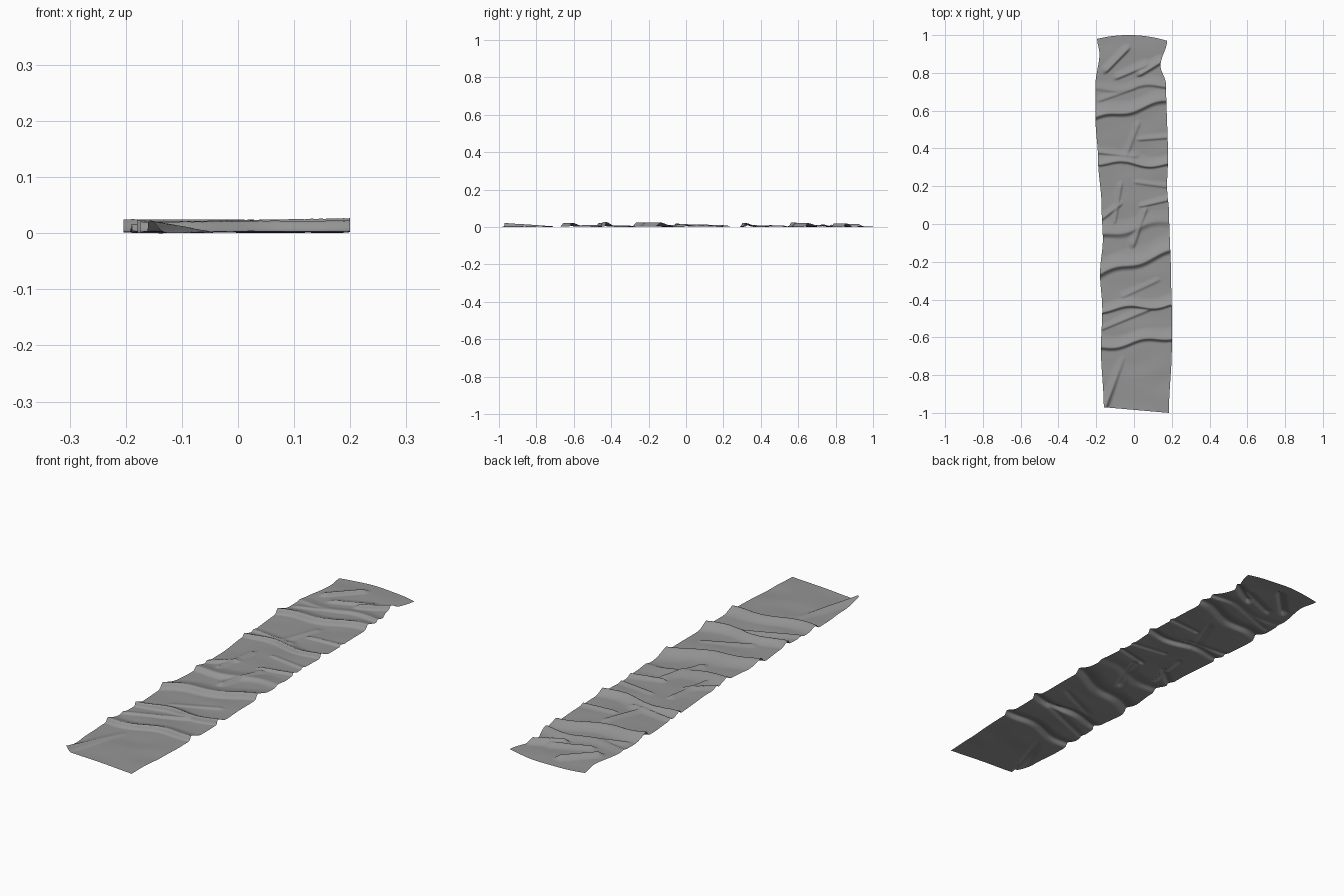
import bpy
import math
from mathutils import Vector, noise

cube = bpy.data.objects.get("Cube")
if cube:
    bpy.data.objects.remove(cube, do_unlink=True)

# Outline of the strip: (position along the length, edge x)
LEFT = [(-0.97, -0.16), (-0.66, -0.175), (-0.45, -0.168), (-0.26, -0.18), (-0.08, -0.165),
        (0.1, -0.172), (0.34, -0.19), (0.56, -0.204), (0.74, -0.204), (0.9, -0.183), (0.98, -0.195)]
RIGHT = [(-0.99, 0.185), (-0.66, 0.2), (-0.45, 0.2), (-0.24, 0.195), (0.05, 0.186),
         (0.2, 0.175), (0.35, 0.18), (0.74, 0.17), (0.84, 0.14), (0.97, 0.175)]

# Long folds: left y, right y, height at left, height at right, width
FOLDS = [(-0.65, -0.59, 0.02, 0.022, 0.045), (-0.45, -0.42, 0.02, 0.026, 0.035),
         (-0.26, -0.14, 0.024, 0.024, 0.06), (-0.06, 0.02, 0.02, 0.008, 0.06),
         (0.33, 0.32, 0.016, 0.022, 0.035), (0.57, 0.66, 0.024, 0.02, 0.05),
         (0.71, 0.74, 0.006, 0.015, 0.04)]

# Short wrinkles: start, end, height, width
WRINKLES = [((-0.16, -0.99), (-0.06, -0.72), 0.024, 0.035), ((-0.16, -0.55), (0.08, -0.45), 0.010, 0.03),
            ((-0.05, -0.38), (0.12, -0.30), 0.007, 0.03), ((0.0, -0.10), (0.06, 0.07), 0.012, 0.03),
            ((-0.17, 0.03), (-0.08, 0.10), 0.012, 0.03), ((-0.10, 0.02), (-0.07, 0.20), 0.010, 0.025),
            ((0.05, 0.10), (0.18, 0.13), 0.012, 0.025), ((0.02, 0.22), (0.17, 0.20), 0.008, 0.025),
            ((-0.18, 0.38), (0.0, 0.36), 0.010, 0.025), ((-0.05, 0.34), (0.02, 0.52), 0.008, 0.03),
            ((0.04, 0.45), (0.17, 0.46), 0.010, 0.025), ((-0.17, 0.66), (0.0, 0.72), 0.008, 0.03),
            ((-0.14, 0.82), (-0.04, 0.92), 0.016, 0.03), ((0.04, 0.80), (0.14, 0.86), 0.020, 0.03),
            ((-0.08, 0.78), (0.06, 0.84), 0.012, 0.03)]


def along(points, y):
    """Edge position at y, interpolated between outline points."""
    for (y0, x0), (y1, x1) in zip(points, points[1:]):
        if y <= y1:
            t = max(0, (y - y0) / (y1 - y0))
            t = t * t * (3 - 2 * t)
            return x0 + (x1 - x0) * t
    return points[-1][1]


def ridge(d, width):
    """Fold section with a steep front and a gentle back."""
    d /= width if d > 0 else width * 0.45
    return math.exp(-abs(d) ** 1.6 * 1.6)


def height(x, y):
    u = (x + 0.19) / 0.38
    z = 0.003 + 0.003 * noise.noise(Vector((x * 7, y * 11, 0.5)))
    for y0, y1, h0, h1, width in FOLDS:
        bend = 0.012 * math.sin(x * 22 + y0 * 9)
        z = max(z, (h0 + (h1 - h0) * u) * ridge(y - (y0 + (y1 - y0) * u) - bend, width) + z * 0.4)
    for a, b, h, width in WRINKLES:
        a, b = Vector(a), Vector(b)
        line, rel = b - a, Vector((x, y)) - a
        t = rel.dot(line) / line.length_squared
        side = (line.x * rel.y - line.y * rel.x) / line.length
        fade = 1.0 if 0 <= t <= 1 else math.exp(-((t - min(max(t, 0), 1)) * line.length / 0.025) ** 2)
        if a.y < -0.9:
            fade *= 1 - 0.8 * min(max(t, 0), 1)
        z = max(z, h * fade * ridge(side, width) + z * 0.4)
    return max(z, 0)


# Creased cloth strip
NX, NY = 64, 340
verts, faces = [], []
for j in range(NY + 1):
    v = j / NY
    for i in range(NX + 1):
        u = i / NX
        front = -0.97 - 0.03 * u
        back = 0.98 - 0.01 * u + 0.1 * u * (1 - u)
        y = front + (back - front) * v
        lo, hi = along(LEFT, y), along(RIGHT, y)
        x = lo + (hi - lo) * u
        z = height(x, y)
        # Tall folds lean forward a little
        lean = 0.35 * z * min(1, v * 12, (1 - v) * 12)
        verts.append((x, y - lean, z))
for j in range(NY):
    for i in range(NX):
        k = j * (NX + 1) + i
        faces.append((k, k + 1, k + NX + 2, k + NX + 1))

low = min(p[2] for p in verts)
mesh = bpy.data.meshes.new("cloth_strip")
mesh.from_pydata([(x, y, z - low) for x, y, z in verts], [], faces)
strip = bpy.data.objects.new("cloth_strip", mesh)
bpy.context.collection.objects.link(strip)
mesh.polygons.foreach_set("use_smooth", [True] * len(mesh.polygons))

# Plain grey cloth
grey = bpy.data.materials.new("grey_cloth")
grey.use_nodes = True
colour = (0.3, 0.3, 0.3, 1)
grey.diffuse_color = colour
bsdf = grey.node_tree.nodes["Principled BSDF"]
bsdf.inputs["Base Color"].default_value = colour
bsdf.inputs["Roughness"].default_value = 0.9
mesh.materials.append(grey)
